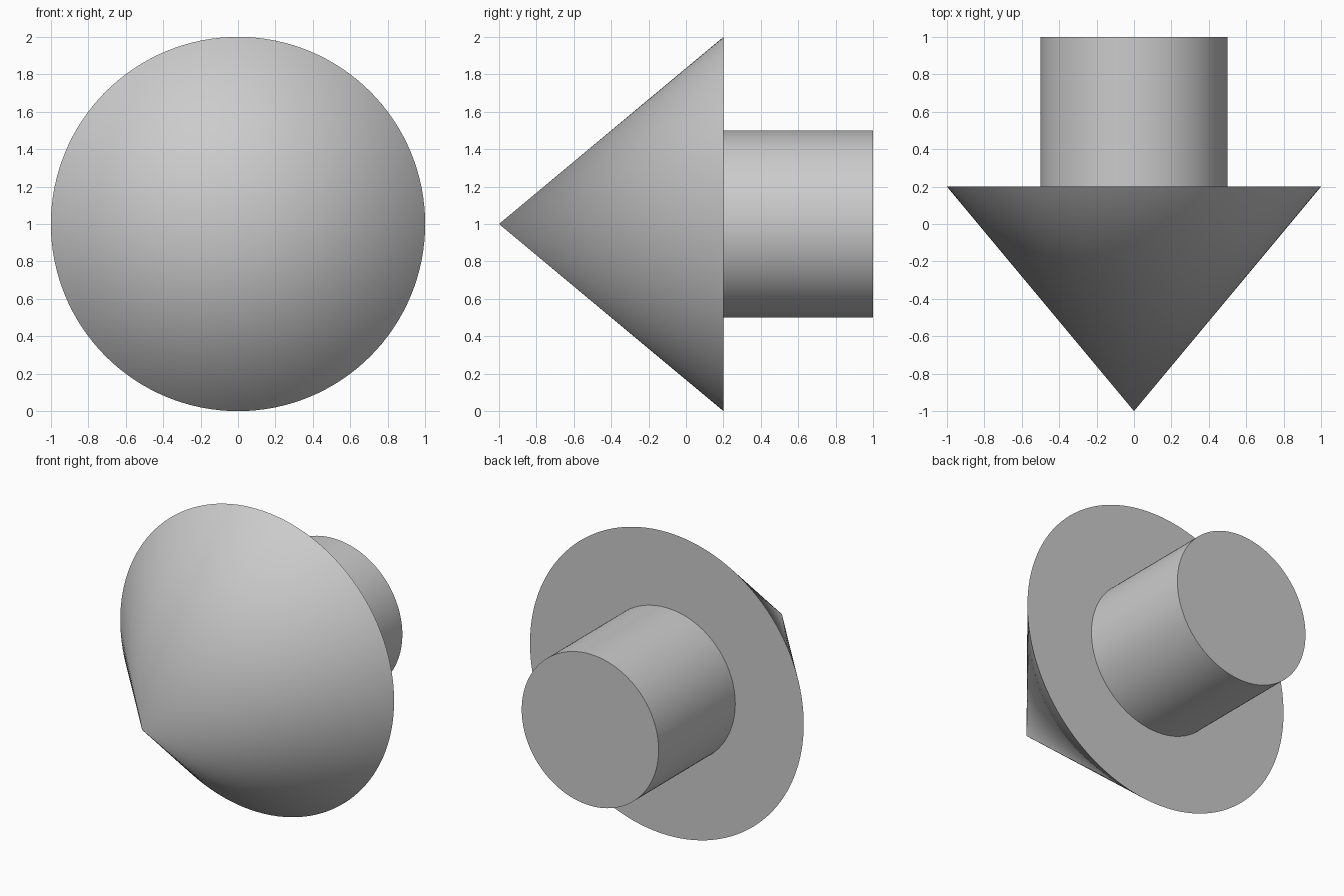
import bpy
import bmesh
import math

if "Cube" in bpy.data.objects:
    bpy.data.objects.remove(bpy.data.objects["Cube"])

SEGMENTS = 128
AXIS_Z = 1.0


def lathe(name, profile):
    """Revolve (radius, y) points around the horizontal y axis at AXIS_Z."""
    bm = bmesh.new()
    rings = []
    for radius, y in profile:
        if radius == 0:
            rings.append([bm.verts.new((0, y, AXIS_Z))])
        else:
            angles = [2 * math.pi * i / SEGMENTS for i in range(SEGMENTS)]
            rings.append([bm.verts.new((radius * math.cos(a), y, AXIS_Z + radius * math.sin(a)))
                          for a in angles])
    for a, b in zip(rings, rings[1:]):
        for i in range(SEGMENTS):
            j = (i + 1) % SEGMENTS
            if len(a) == 1:
                bm.faces.new((a[0], b[i], b[j]))
            else:
                bm.faces.new((a[i], a[j], b[j], b[i]))
    # Flat back cap
    bm.faces.new(rings[-1])
    bmesh.ops.recalc_face_normals(bm, faces=bm.faces)
    mesh = bpy.data.meshes.new(name)
    bm.to_mesh(mesh)
    bm.free()
    obj = bpy.data.objects.new(name, mesh)
    bpy.context.collection.objects.link(obj)
    bpy.ops.object.select_all(action='DESELECT')
    obj.select_set(True)
    bpy.context.view_layer.objects.active = obj
    bpy.ops.object.shade_smooth_by_angle(angle=math.radians(30))
    return obj


# Cone head, shoulder and round shank as one turned solid
lathe("cone_headed_plug", [(0, -1.0), (1.0, 0.2), (0.5, 0.2), (0.5, 1.0)])
